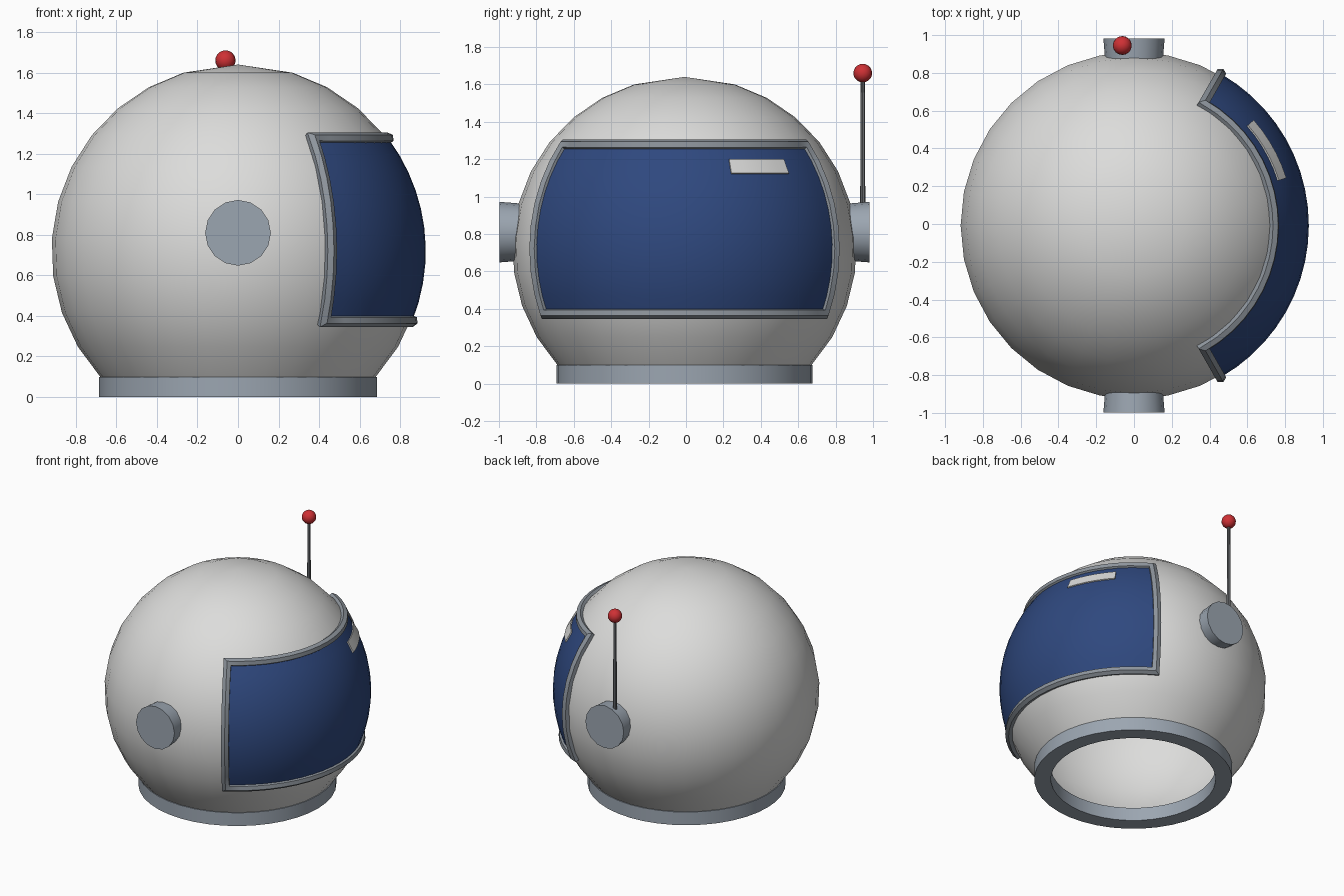
import bpy, bmesh, math
from math import sin, cos, radians as rad
from mathutils import Vector, Matrix

if "Cube" in bpy.data.objects:
    bpy.data.objects.remove(bpy.data.objects["Cube"])

CZ = 0.72        # height of helmet centre
SHIFT = -0.008   # whole model is centred on its bounding box in y


def material(name, rgb):
    m = bpy.data.materials.new(name)
    m.diffuse_color = (*rgb, 1)
    m.use_nodes = True
    m.node_tree.nodes["Principled BSDF"].inputs["Base Color"].default_value = m.diffuse_color
    return m


SHELL = material("light_grey", (0.72, 0.72, 0.71))
VISOR = material("navy_blue", (0.028, 0.065, 0.21))
METAL = material("blue_grey", (0.33, 0.38, 0.44))
FRAME = material("mid_grey", (0.27, 0.30, 0.335))
ROD = material("dark_grey", (0.17, 0.18, 0.19))
RED = material("red", (0.62, 0.03, 0.035))


def finish(bm, name, mat, angle=35):
    bmesh.ops.recalc_face_normals(bm, faces=bm.faces[:])
    me = bpy.data.meshes.new(name)
    bm.to_mesh(me)
    bm.free()
    me.materials.append(mat)
    for p in me.polygons:
        p.use_smooth = True
    me.set_sharp_from_angle(angle=rad(angle))
    ob = bpy.data.objects.new(name, me)
    ob.location.y = SHIFT
    bpy.context.collection.objects.link(ob)
    return ob


def lathe(name, profile, mat, segs=32, closed=False):
    bm = bmesh.new()
    vs = [bm.verts.new((r, 0, z)) for r, z in profile]
    pairs = list(zip(vs, vs[1:])) + ([(vs[-1], vs[0])] if closed else [])
    edges = [bm.edges.new(p) for p in pairs]
    bmesh.ops.spin(bm, geom=vs + edges, cent=(0, 0, 0), axis=(0, 0, 1),
                   angle=2 * math.pi, steps=segs)
    bmesh.ops.remove_doubles(bm, verts=bm.verts[:], dist=1e-4)
    return finish(bm, name, mat)


def ball_point(r, az, el):
    az, el = rad(az), rad(el)
    return Vector((r * cos(el) * cos(az), r * cos(el) * sin(az), CZ + r * sin(el)))


def patch(name, r, az0, az1, el0, el1, nu, nv, mat, thick):
    # curved plate lying on the helmet sphere
    bm = bmesh.new()
    g = [[bm.verts.new(ball_point(r, az0 + (az1 - az0) * i / nu,
                                  el0 + (el1 - el0) * j / nv))
          for j in range(nv + 1)] for i in range(nu + 1)]
    for i in range(nu):
        for j in range(nv):
            bm.faces.new((g[i][j], g[i + 1][j], g[i + 1][j + 1], g[i][j + 1]))
    top = bm.faces[:]
    res = bmesh.ops.extrude_face_region(bm, geom=top, use_keep_orig=True)
    c = Vector((0, 0, CZ))
    for v in res["geom"]:
        if isinstance(v, bmesh.types.BMVert):
            v.co = c + (v.co - c) * (r - thick) / r
    return finish(bm, name, mat)


def cone(name, r1, r2, a, b, segs, mat):
    # tapered cylinder from point a to point b
    a, b = Vector(a), Vector(b)
    d = b - a
    bm = bmesh.new()
    m = Matrix.Translation((a + b) / 2) @ d.to_track_quat('Z', 'Y').to_matrix().to_4x4()
    bmesh.ops.create_cone(bm, cap_ends=True, segments=segs, radius1=r1, radius2=r2,
                          depth=d.length, matrix=m)
    return finish(bm, name, mat)


# helmet shell, open at the neck
angles = [0] + [17 + 11.54 * i for i in range(11)]
lathe("helmet_shell", [(0.92 * sin(rad(a)), CZ + 0.92 * cos(rad(a))) for a in angles], SHELL)

# neck ring
lathe("neck_ring", [(0.57, 0), (0.685, 0), (0.685, 0.1), (0.57, 0.1)], METAL, 40, True)

# visor and its reflection plate
patch("visor", 0.926, -60, 60, -21.5, 36.3, 20, 10, VISOR, 0.03)
patch("visor_glint", 0.937, 17.3, 41.4, 25.6, 30.9, 5, 1, SHELL, 0.009)

# visor frame: tube swept around the visor edge with mitred corners
AZ, LO, HI, R, W = 60.3, -21.9, 36.9, 0.925, 0.03
path = [(-AZ + 2 * AZ * i / 18, LO) for i in range(18)]
path += [(AZ, LO + (HI - LO) * i / 8) for i in range(8)]
path += [(AZ - 2 * AZ * i / 18, HI) for i in range(18)]
path += [(-AZ, HI - (HI - LO) * i / 8) for i in range(8)]
pts = [ball_point(R, a, e) for a, e in path]
bm = bmesh.new()
rings = []
for i, p in enumerate(pts):
    d0 = (p - pts[i - 1]).normalized()
    d1 = (pts[(i + 1) % len(pts)] - p).normalized()
    out = (p - Vector((0, 0, CZ))).normalized()
    side = out.cross(d0 + d1).normalized()
    k = 1 / max(0.5, (d0 + d1).length / 2)
    rings.append([bm.verts.new(p + out * W * cos(t) + side * W * k * sin(t))
                  for t in (j * math.pi / 3 for j in range(6))])
for i in range(len(rings)):
    a, b = rings[i - 1], rings[i]
    for j in range(6):
        bm.faces.new((a[j - 1], a[j], b[j], b[j - 1]))
finish(bm, "visor_frame", FRAME)

# ear caps on both sides
for s, side in ((-1, "front"), (1, "back")):
    cone(side + "_ear_cap", 0.15, 0.162, (0, s * 0.84, 0.81), (0, s * 0.99, 0.81), 16, METAL)

# antenna
cone("antenna_rod", 0.014, 0.011, (-0.062, 0.953, 0.9), (-0.062, 0.953, 1.64), 8, ROD)
bm = bmesh.new()
bmesh.ops.create_uvsphere(bm, u_segments=16, v_segments=10, radius=0.05,
                          matrix=Matrix.Translation((-0.062, 0.953, 1.66)))
finish(bm, "antenna_ball", RED)
